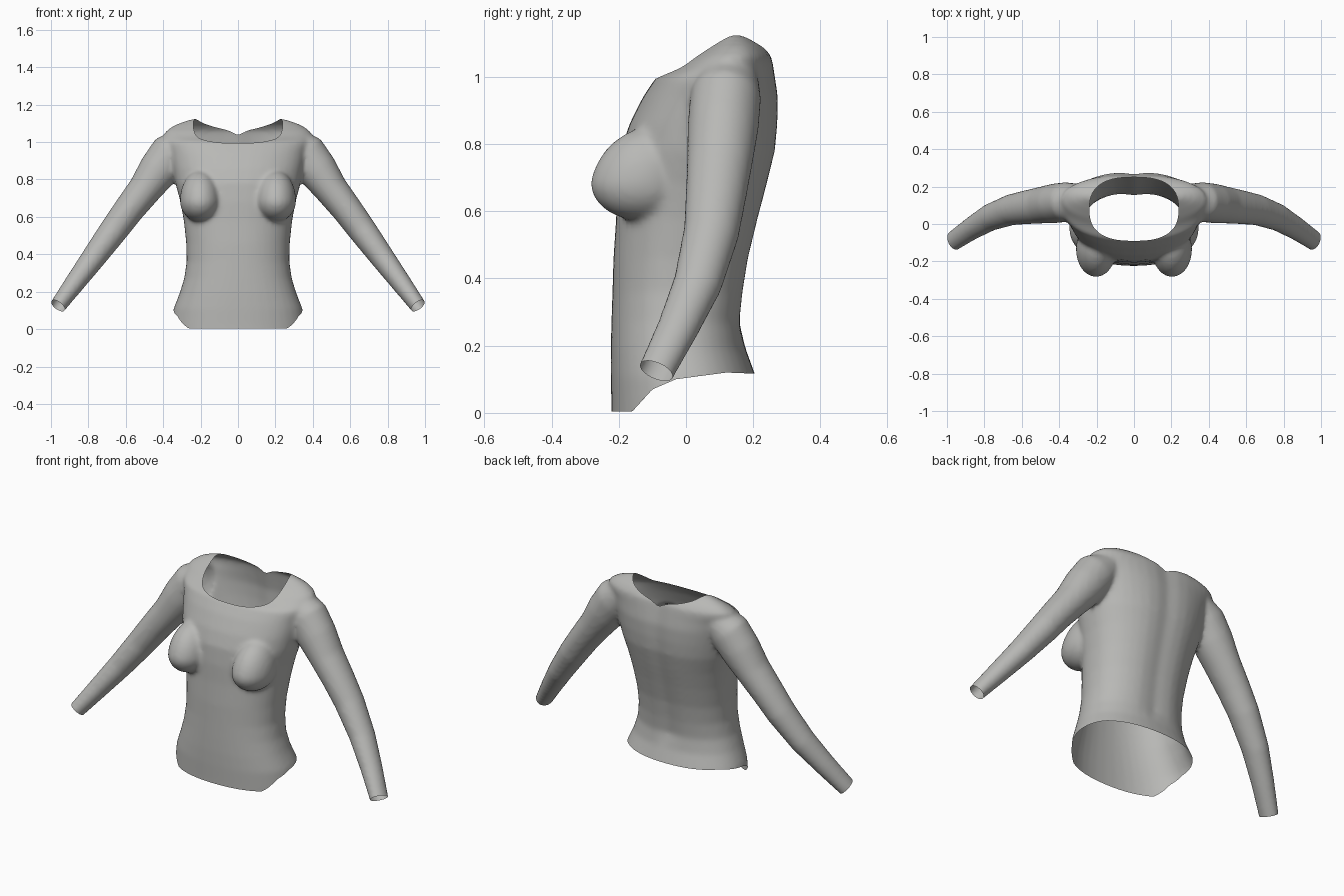
import bpy, bmesh, math
from mathutils import Vector

if "Cube" in bpy.data.objects:
    bpy.data.objects.remove(bpy.data.objects["Cube"])

SEG = 40


def lerp_table(table, t):
    """Piecewise-linear lookup in rows of (key, value)."""
    for (a, va), (b, vb) in zip(table, table[1:]):
        if t <= b:
            k = max(0.0, (t - a) / (b - a))
            return va + (vb - va) * k
    return table[-1][1]


def loft(bm, rings):
    """Skin a list of point rings into a closed solid."""
    loops = [[bm.verts.new(p) for p in ring] for ring in rings]
    for a, b in zip(loops, loops[1:]):
        for i in range(len(a)):
            j = (i + 1) % len(a)
            bm.faces.new((a[i], a[j], b[j], b[i]))
    bm.faces.new(loops[0])
    bm.faces.new(loops[-1])


def spow(v, e):
    return math.copysign(abs(v) ** e, v)


# ---- torso: height, half width, front y, back y
TORSO = [
    (-0.06, 0.365, -0.222, 0.245), (0.02, 0.36, -0.222, 0.23),
    (0.11, 0.345, -0.224, 0.207), (0.19, 0.313, -0.224, 0.178),
    (0.27, 0.288, -0.222, 0.167), (0.36, 0.275, -0.219, 0.177),
    (0.46, 0.277, -0.216, 0.193), (0.58, 0.29, -0.208, 0.222),
    (0.68, 0.308, -0.205, 0.248), (0.78, 0.335, -0.195, 0.272),
    (0.86, 0.35, -0.168, 0.279), (0.94, 0.365, -0.128, 0.280),
    (1.00, 0.385, -0.088, 0.270), (1.03, 0.39, -0.03, 0.265),
    (1.06, 0.385, 0.01, 0.259), (1.09, 0.34, 0.055, 0.235),
    (1.115, 0.275, 0.095, 0.20), (1.128, 0.22, 0.115, 0.175),
]


def torso_ring(z, w, yf, yb):
    ring = []
    for i in range(SEG):
        a = 2 * math.pi * i / SEG
        x = w * spow(math.cos(a), 0.9)
        y = (yf + yb) / 2 + (yb - yf) / 2 * spow(math.sin(a), 0.9)
        if math.sin(a) > 0 and z > 0.2:      # shallow spine groove
            y -= 0.014 * math.exp(-(x / 0.06) ** 2)
        ring.append((x, y, z))
    return ring


# ---- sleeve: centre x, y, z, radius across, radius in depth
SLEEVE = [
    (0.29, 0.125, 1.00, 0.085, 0.09), (0.36, 0.118, 0.94, 0.112, 0.106),
    (0.425, 0.11, 0.85, 0.108, 0.106), (0.50, 0.10, 0.745, 0.090, 0.098),
    (0.585, 0.088, 0.637, 0.082, 0.090), (0.66, 0.075, 0.535, 0.077, 0.083),
    (0.77, 0.035, 0.385, 0.066, 0.073), (0.87, -0.025, 0.25, 0.055, 0.062),
    (0.962, -0.088, 0.125, 0.044, 0.055), (0.995, -0.112, 0.079, 0.042, 0.053),
]


def sleeve_rings(side):
    rings = []
    pts = [Vector(r[:3]) for r in SLEEVE]
    for i, (c, row) in enumerate(zip(pts, SLEEVE)):
        t = (pts[min(i + 1, len(pts) - 1)] - pts[max(i - 1, 0)]).normalized()
        across = Vector((0, 1, 0)).cross(t).normalized()
        depth = t.cross(across)
        ring = []
        for k in range(24):
            a = 2 * math.pi * k / 24
            p = c + across * row[3] * math.cos(a) + depth * row[4] * math.sin(a)
            ring.append((p.x * side, p.y, p.z))
        rings.append(ring)
    return rings


def bust_rings(side):
    rings = []
    for i in range(1, 16):
        lat = math.pi * i / 16
        z, r = -math.cos(lat), math.sin(lat)
        ring = []
        for k in range(24):
            a = 2 * math.pi * k / 24
            up = 0.165 if z > 0 else 0.112          # longer upper slope
            y = -0.137 + 0.148 * r * math.sin(a) + max(z, 0) * 0.03
            ring.append((side * (0.203 + 0.108 * r * math.cos(a)), y, 0.685 + up * z))
        rings.append(ring)
    return rings


# ---- overlapping solids, fused and softened into one skin
bm = bmesh.new()
loft(bm, [torso_ring(*r) for r in TORSO])
for side in (1, -1):
    loft(bm, sleeve_rings(side))
    loft(bm, bust_rings(side))
bmesh.ops.recalc_face_normals(bm, faces=bm.faces[:])
mesh = bpy.data.meshes.new("shirt")
bm.to_mesh(mesh)
bm.free()
shirt = bpy.data.objects.new("shirt", mesh)
bpy.context.collection.objects.link(shirt)

fuse = shirt.modifiers.new("fuse", 'REMESH')
fuse.mode = 'VOXEL'
fuse.voxel_size = 0.012
soften = shirt.modifiers.new("soften", 'SMOOTH')
soften.factor = 0.5
soften.iterations = 8
bpy.context.view_layer.update()
bm = bmesh.new()
bm.from_object(shirt, bpy.context.evaluated_depsgraph_get())
shirt.modifiers.clear()


def trim(bm, f):
    """Cut the skin along f = 0 and remove the negative side."""
    val = {v: f(v.co) for v in bm.verts}
    new = []
    for e in bm.edges[:]:
        a, b = e.verts
        if val[a] * val[b] < 0:
            new.append(bmesh.utils.edge_split(e, a, val[a] / (val[a] - val[b]))[1])
    bmesh.ops.connect_verts(bm, verts=new)
    gone = [p for p in bm.faces if f(p.calc_center_median()) < 0]
    bmesh.ops.delete(bm, geom=gone, context='FACES')


# ---- openings: neck, curved hem and cuffs
HEM = [(-0.3, 0.004), (-0.16, 0.004), (-0.10, 0.07), (-0.03, 0.10),
       (0.12, 0.12), (0.3, 0.113)]


def neck(p):
    if p.z < 0.975:
        return 1.0
    return abs(p.x / 0.238) ** 2.6 + abs((p.y - 0.08) / 0.17) ** 2.6 - 1


def hem(p):
    return p.z - lerp_table(HEM, p.y) if abs(p.x) < 0.5 else 1.0


CUFF = Vector((0.962, -0.088, 0.125))
CUFF_DIR = Vector((0.55, -0.38, -0.74))


def cuff(p):
    return -(Vector((abs(p.x), p.y, p.z)) - CUFF).dot(CUFF_DIR)


for opening in (neck, hem, cuff):
    trim(bm, opening)
bmesh.ops.remove_doubles(bm, verts=bm.verts[:], dist=0.001)
for face in bm.faces:
    face.smooth = True
    face.material_index = 0
bm.to_mesh(mesh)
bm.free()

# ---- single fabric colour
fabric = bpy.data.materials.new("grey_fabric")
fabric.diffuse_color = (0.48, 0.48, 0.465, 1)
fabric.use_nodes = True
fabric.node_tree.nodes["Principled BSDF"].inputs["Base Color"].default_value = fabric.diffuse_color
mesh.materials.clear()
mesh.materials.append(fabric)
